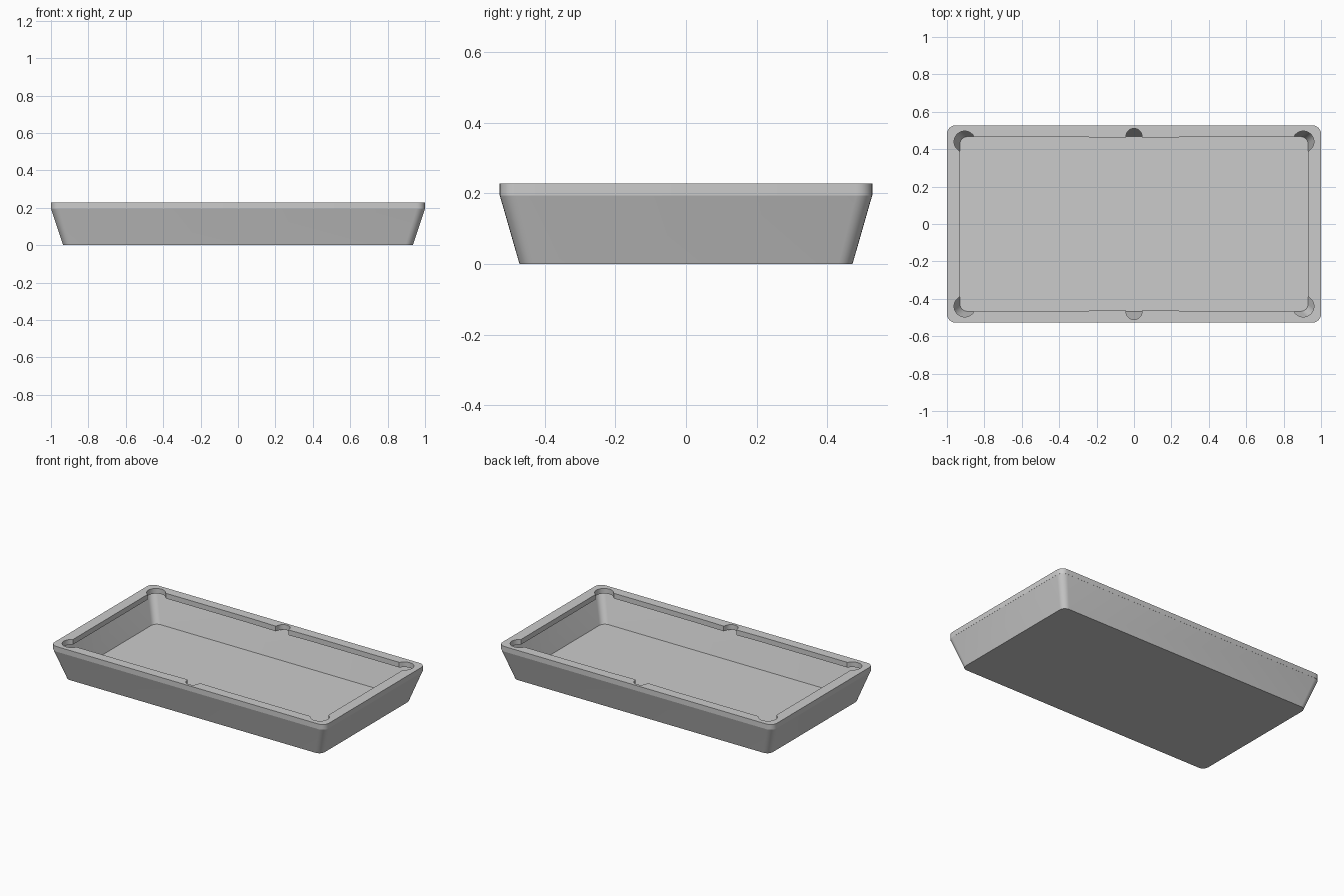
import bpy, bmesh
from math import sin, cos, radians

if "Cube" in bpy.data.objects:
    bpy.data.objects.remove(bpy.data.objects["Cube"])


def arc(cx, cy, r, a0, a1, n):
    return [(cx + r * cos(radians(a0 + (a1 - a0) * i / n)),
             cy + r * sin(radians(a0 + (a1 - a0) * i / n))) for i in range(n + 1)]


def four_way(q):
    """Mirror a first-quadrant outline into a full closed loop."""
    return (q + [(-x, y) for x, y in reversed(q)]
            + [(-x, -y) for x, y in q] + [(x, -y) for x, y in reversed(q)])


def rounded(hx, hy, r):
    return four_way(arc(hx - r, hy - r, r, 0, 90, 6))


def ring(bm, pts, z):
    return [bm.verts.new((x, y, z)) for x, y in pts]


def bridge(bm, a, b):
    n = len(a)
    for i in range(n):
        j = (i + 1) % n
        bm.faces.new((a[i], a[j], b[j], b[i]))


def fill_between(bm, a, b):
    """Flat face with a hole, between two closed loops."""
    edges = []
    for loop in (a, b):
        for i in range(len(loop)):
            v, w = loop[i], loop[(i + 1) % len(loop)]
            edges.append(bm.edges.get((v, w)) or bm.edges.new((v, w)))
    bmesh.ops.triangle_fill(bm, use_beauty=True, use_dissolve=False, edges=edges)


def finish(bm, name):
    bmesh.ops.recalc_face_normals(bm, faces=bm.faces)
    me = bpy.data.meshes.new(name)
    bm.to_mesh(me)
    bm.free()
    me.shade_smooth()
    me.set_sharp_from_angle(angle=radians(30))
    ob = bpy.data.objects.new(name, me)
    bpy.context.collection.objects.link(ob)
    return ob


# Thin-walled tub with flared sides
bm = bmesh.new()
base = ring(bm, rounded(0.935, 0.471, 0.04), 0)
outer = ring(bm, rounded(1.0, 0.527, 0.045), 0.195)
inner = ring(bm, rounded(0.994, 0.521, 0.042), 0.195)
floor = ring(bm, rounded(0.931, 0.467, 0.04), 0.008)
bm.faces.new(base)
bridge(bm, base, outer)
bridge(bm, outer, inner)
bridge(bm, inner, floor)
bm.faces.new(floor)
finish(bm, "tub")

# Overhanging rim with corner and middle pocket cut-outs
quarter = (arc(0.905, 0.44, 0.057, -63, 150, 16)
           + [(0.85, 0.464), (0.25, 0.464), (0.09, 0.461), (0.047, 0.459)]
           + arc(0, 0.468, 0.043, 0, 82, 8))
opening = four_way(quarter)
edge = rounded(1.0, 0.527, 0.045)
bm = bmesh.new()
top_out, top_in = ring(bm, edge, 0.227), ring(bm, opening, 0.227)
low_out, low_in = ring(bm, edge, 0.193), ring(bm, opening, 0.193)
bridge(bm, top_out, low_out)
bridge(bm, top_in, low_in)
fill_between(bm, top_out, top_in)
fill_between(bm, low_out, low_in)
finish(bm, "pocketed_rim")
